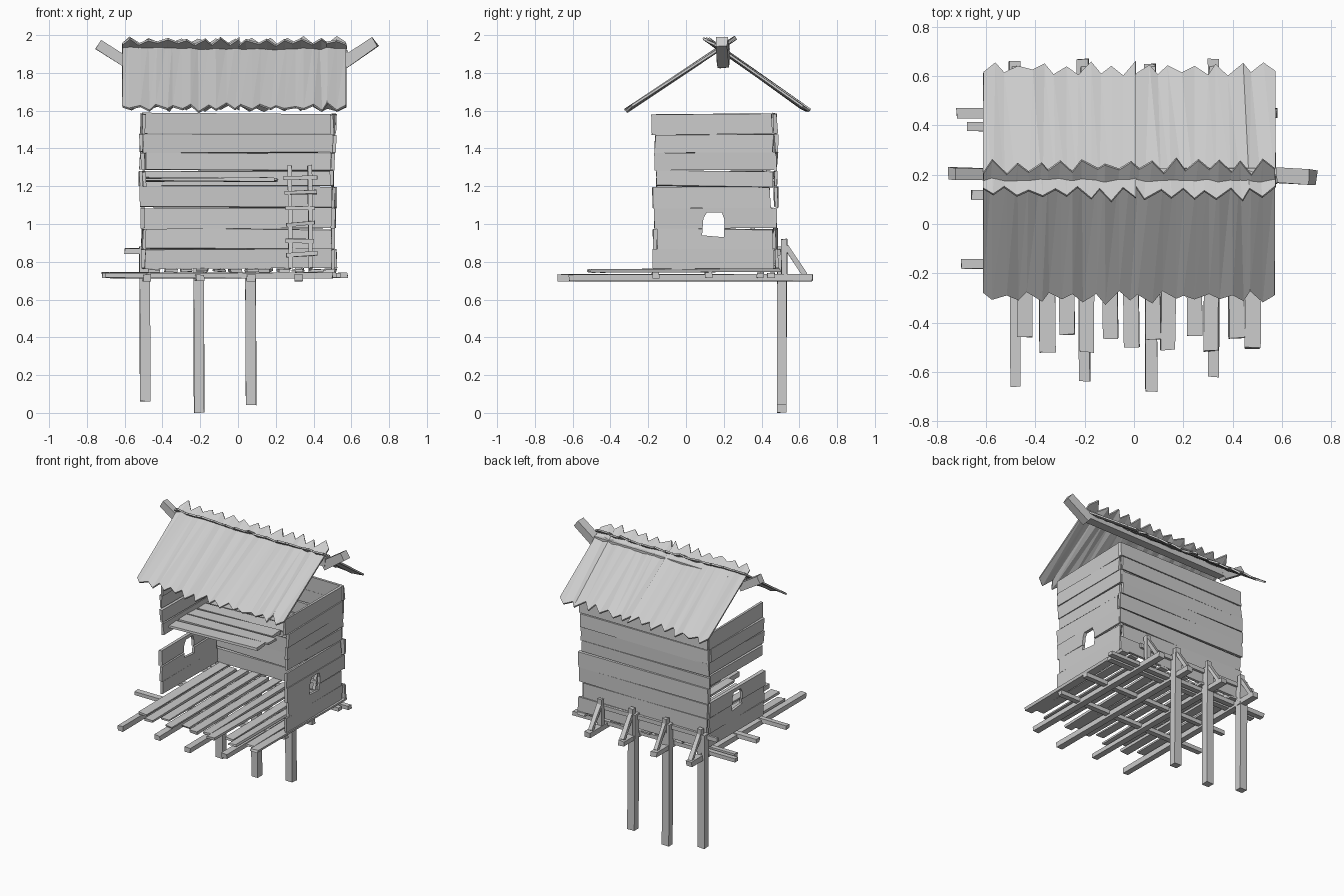
import bpy, bmesh, random
from mathutils import Vector

random.seed(4)
old = bpy.data.objects.get("Cube")
if old:
    bpy.data.objects.remove(old, do_unlink=True)

# One weathered timber colour
GREY = (0.6, 0.6, 0.6, 1)
mat = bpy.data.materials.new("weathered grey")
mat.use_nodes = True
mat.diffuse_color = GREY
mat.node_tree.nodes["Principled BSDF"].inputs["Base Color"].default_value = GREY


def rnd(a):
    return random.uniform(-a, a)


def finish(name, bm):
    bmesh.ops.recalc_face_normals(bm, faces=bm.faces)
    mesh = bpy.data.meshes.new(name)
    bm.to_mesh(mesh)
    bm.free()
    mesh.materials.append(mat)
    obj = bpy.data.objects.new(name, mesh)
    bpy.context.collection.objects.link(obj)
    return obj


def beam(bm, p, q, w, h, rough=0.003):
    """Rough-hewn box from p to q, w wide and h high."""
    p, q = Vector(p), Vector(q)
    rot = (q - p).to_track_quat('X', 'Z')
    verts = bmesh.ops.create_cube(bm, size=1)["verts"]
    for v in verts:
        local = Vector((v.co.x * (q - p).length, v.co.y * w, v.co.z * h))
        jitter = Vector((rnd(rough), rnd(rough), rnd(rough)))
        v.co = (p + q) / 2 + rot @ local + jitter


# Bearers that run front to back, each with its own reach
BEARERS = [(-0.48, -0.66, 0.66), (-0.20, -0.64, 0.67),
           (0.07, -0.68, 0.65), (0.32, -0.62, 0.67)]
bm = bmesh.new()
for x, front, back in BEARERS:
    beam(bm, (x, front, 0.715), (x + rnd(0.01), back, 0.715), 0.045, 0.035)
finish("floor_bearers", bm)

# Cross beams under the floor
bm = bmesh.new()
for y, left, right in [(-0.16, -0.70, 0.50), (0.12, -0.66, 0.52),
                       (0.395, -0.68, 0.54), (0.45, -0.72, 0.58)]:
    beam(bm, (left, y, 0.728), (right, y, 0.728), 0.04, 0.03)
finish("cross_beams", bm)

# Loose floor planks with uneven ends
bm = bmesh.new()
for i in range(12):
    x = -0.445 + i * 0.085
    end = -0.49 + (0.03 if i % 2 == 0 else -0.02) + rnd(0.012)
    beam(bm, (x + rnd(0.012), end, 0.752), (x, 0.47 + rnd(0.03), 0.756),
         0.062, 0.014, 0.004)
finish("floor_planks", bm)

# Stilts behind the house
bm = bmesh.new()
for x, foot in [(-0.49, 0.06), (-0.205, 0.0), (0.07, 0.04)]:
    beam(bm, (x, 0.507, foot + 0.002), (x - 0.005, 0.507, 0.88), 0.05, 0.055, 0.002)
finish("stilts", bm)

# Upright and diagonal brace over each bearer, tied by a rail
bm = bmesh.new()
for x, _, _ in BEARERS:
    beam(bm, (x, 0.52, 0.70), (x, 0.52, 0.92), 0.03, 0.035)
    beam(bm, (x, 0.53, 0.88), (x, 0.63, 0.73), 0.03, 0.025)
beam(bm, (-0.60, 0.492, 0.855), (0.36, 0.492, 0.85), 0.02, 0.03)
finish("back_braces", bm)

# Plank rows shared by the three walls
ROWS = [0.76, 0.865, 0.975, 1.085, 1.20, 1.28, 1.375, 1.475, 1.585]


def wall(name, start, end):
    bm = bmesh.new()
    start, end = Vector(start), Vector(end)
    along = (end - start).normalized()
    side = Vector((along.y, -along.x, 0))
    for low, high in zip(ROWS, ROWS[1:]):
        z, out = (low + high) / 2, rnd(0.006)
        a = start + along * rnd(0.015) + side * (out + rnd(0.006))
        b = end + along * rnd(0.015) + side * (out + rnd(0.006))
        a.z, b.z = z + rnd(0.006), z + rnd(0.006)
        beam(bm, a, b, 0.018, high - low - 0.004, 0.005)
    return finish(name, bm)


wall("back_wall", (-0.51, 0.472, 0), (0.51, 0.472, 0))
side_walls = [wall("right_wall", (-0.505, -0.165, 0), (-0.505, 0.46, 0)),
              wall("left_wall", (0.505, -0.165, 0), (0.505, 0.46, 0))]

# Ragged window hole through both side walls
bm = bmesh.new()
OUTLINE = [(0.085, 0.94), (0.2, 0.93), (0.205, 1.02), (0.19, 1.06),
           (0.11, 1.06), (0.092, 1.03)]
face = bm.faces.new([bm.verts.new((-1, y, z)) for y, z in OUTLINE])
pushed = bmesh.ops.extrude_face_region(bm, geom=[face])["geom"]
bmesh.ops.translate(bm, vec=(2, 0, 0),
                    verts=[g for g in pushed if isinstance(g, bmesh.types.BMVert)])
cutter = finish("window_cutter", bm)
cutter.hide_render = True
for obj in side_walls:
    mod = obj.modifiers.new("window", 'BOOLEAN')
    mod.operation, mod.object, mod.solver = 'DIFFERENCE', cutter, 'EXACT'
    bpy.context.view_layer.objects.active = obj
    bpy.ops.object.modifier_apply(modifier=mod.name)
bpy.data.objects.remove(cutter, do_unlink=True)

# Loft boards
bm = bmesh.new()
for i in range(5):
    y = -0.03 + i * 0.11
    beam(bm, (-0.50, y - 0.02, 1.235), (0.19 + rnd(0.03), y + 0.02, 1.235),
         0.095, 0.016, 0.005)
finish("loft_boards", bm)

# Ladder up to the loft
bm = bmesh.new()
for x in (0.28, 0.385):
    beam(bm, (x, 0.31, 0.765), (x - 0.005, 0.42, 1.31), 0.022, 0.02)
for i in range(6):
    t = 0.13 + i * 0.15
    y, z = 0.31 + 0.11 * t - 0.012, 0.765 + 0.545 * t
    beam(bm, (0.25 + rnd(0.01), y, z + rnd(0.01)),
         (0.41 + rnd(0.01), y, z + rnd(0.01)), 0.014, 0.02)
finish("ladder", bm)

# Ridge pole with upturned ends
bm = bmesh.new()
beam(bm, (-0.60, 0.195, 1.875), (0.58, 0.195, 1.885), 0.06, 0.06)
beam(bm, (-0.58, 0.20, 1.85), (-0.74, 0.205, 1.95), 0.05, 0.055)
beam(bm, (0.56, 0.20, 1.85), (0.725, 0.19, 1.965), 0.06, 0.06)
finish("ridge_pole", bm)


def roof_sheet(name, x0, x1, eave, top):
    """Buckled sheet with torn edges, from eave (y, z) to just past the ridge."""
    bm = bmesh.new()
    low, high = Vector((0, *eave)), Vector((0, *top))
    slope = (high - low).normalized()
    normal = Vector((0, -slope.z, abs(slope.y)))
    if slope.y < 0:
        normal.y = slope.z
    count = round((x1 - x0) / 0.046)
    rows = []
    for i in range(count + 1):
        x = x0 + (x1 - x0) * i / count
        tooth = 1 if i % 2 else -1
        inner = 0 < i < count
        column = []
        for point, sign, size in ((low, -1, 0.022), (high, 1, 0.024)):
            p = point + slope * sign * (tooth * size + rnd(0.014))
            p += normal * rnd(0.008)
            p.x = x + (rnd(0.012) if inner else 0)
            column.append(bm.verts.new(p))
        rows.append(column)
    for a, b in zip(rows, rows[1:]):
        bm.faces.new((a[0], b[0], b[1]))
        bm.faces.new((a[0], b[1], a[1]))
    obj = finish(name, bm)
    mod = obj.modifiers.new("thickness", 'SOLIDIFY')
    mod.thickness, mod.offset = 0.012, 0
    return obj


# Front and back sheets cross at the ridge
roof_sheet("front_roof", -0.612, 0.572, (-0.295, 1.615), (0.235, 1.967))
roof_sheet("back_roof_right", -0.612, 0.008, (0.63, 1.617), (0.125, 1.97))
roof_sheet("back_roof_left", 0.004, 0.575, (0.625, 1.612), (0.125, 1.965))
